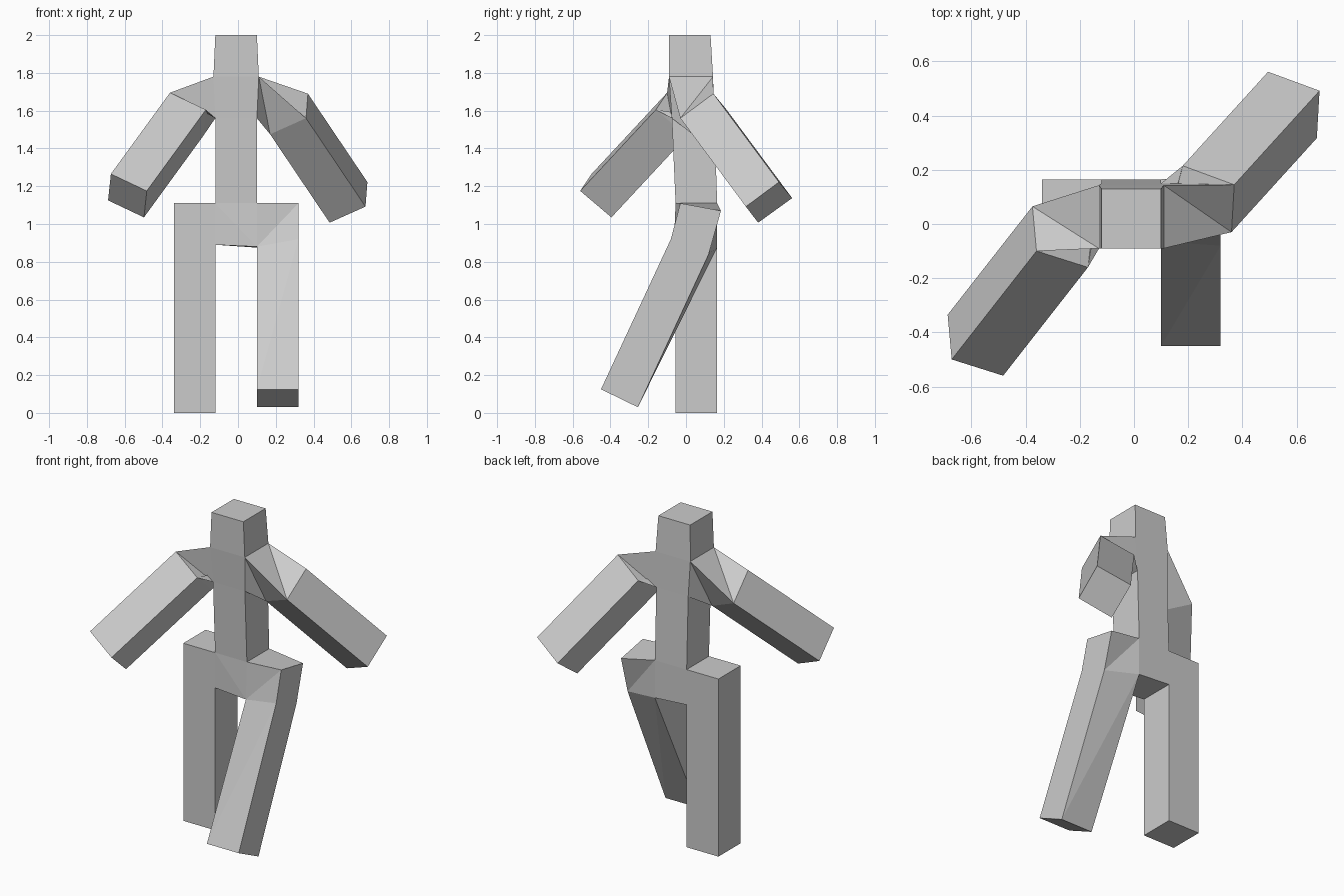
import bpy
import bmesh

cube = bpy.data.objects.get("Cube")
if cube:
    bpy.data.objects.remove(cube, do_unlink=True)

grey = bpy.data.materials.new("plain_grey")
grey.use_nodes = True
colour = (0.6, 0.6, 0.6, 1)
grey.diffuse_color = colour
grey.node_tree.nodes["Principled BSDF"].inputs["Base Color"].default_value = colour


def loft(name, sections, skip=(), caps=(False, True)):
    """Skin four-cornered sections; skip holds (segment, side) joints left open."""
    bm = bmesh.new()
    rings = [[bm.verts.new(p) for p in s] for s in sections]
    for seg, (a, b) in enumerate(zip(rings, rings[1:])):
        for i in range(4):
            if (seg, i) in skip:
                continue
            j = (i + 1) % 4
            bm.faces.new((a[i], a[j], b[i]))
            bm.faces.new((a[j], b[j], b[i]))
    for ring, wanted in zip((rings[0], rings[-1]), caps):
        if wanted:
            bm.faces.new(ring)
    bmesh.ops.recalc_face_normals(bm, faces=bm.faces)
    mesh = bpy.data.meshes.new(name)
    bm.to_mesh(mesh)
    bm.free()
    mesh.materials.append(grey)
    bpy.context.collection.objects.link(bpy.data.objects.new(name, mesh))


def level(z, x0, x1, front, back):
    return [(x0, front, z), (x1, front, z), (x1, back, z), (x0, back, z)]


# Torso and head: one column, open at the hips and shoulders
hip_low = level(0.89, -0.12, 0.10, -0.055, 0.165)
hip_low[1], hip_low[2] = (0.10, -0.065, 0.88), (0.10, 0.165, 0.875)
hip_top = level(1.11, -0.12, 0.10, -0.055, 0.165)
chest = level(1.56, -0.12, 0.10, -0.075, 0.15)
neck = level(1.78, -0.13, 0.11, -0.09, 0.143)
crown = level(2.0, -0.12, 0.10, -0.09, 0.13)
loft("torso_and_head", [hip_low, hip_top, chest, neck, crown],
     skip=[(0, 1), (0, 3), (2, 1), (2, 3)], caps=(True, True))

# Arms: torso joint, shoulder section, hand section
left_joint = [neck[1], neck[2], chest[2], chest[1]]
left_shoulder = [(0.36, -0.03, 1.56), (0.37, 0.145, 1.69),
                 (0.18, 0.215, 1.605), (0.17, 0.035, 1.475)]
right_joint = [neck[3], neck[0], chest[0], chest[3]]
right_shoulder = [(-0.375, 0.065, 1.555), (-0.36, -0.10, 1.695),
                  (-0.17, -0.16, 1.605), (-0.185, 0.005, 1.465)]


def arm(name, joint, shoulder, reach):
    hand = [tuple(c + r for c, r in zip(p, reach)) for p in shoulder]
    loft(name, [joint, shoulder, hand])


arm("left_arm", left_joint, left_shoulder, (0.315, 0.347, -0.468))
arm("right_arm", right_joint, right_shoulder, (-0.313, -0.40, -0.43))

# Straight leg
leg_mid = level(0.89, -0.34, -0.12, -0.055, 0.165)
leg_foot = level(0, -0.34, -0.12, -0.055, 0.165)
loft("right_leg", [level(1.11, -0.34, -0.12, -0.055, 0.165), leg_mid, leg_foot],
     skip=[(0, 1)], caps=(True, True))

# Leg swung forward
swing_top = [hip_top[1], (0.32, -0.03, 1.11), (0.32, 0.185, 1.07), hip_top[2]]
swing_mid = [hip_low[1], (0.32, -0.08, 0.92), (0.32, 0.12, 0.84), hip_low[2]]
swing_foot = [(0.10, -0.45, 0.125), (0.32, -0.45, 0.125),
              (0.32, -0.255, 0.03), (0.10, -0.255, 0.03)]
loft("left_leg", [swing_top, swing_mid, swing_foot], skip=[(0, 3)], caps=(True, True))
